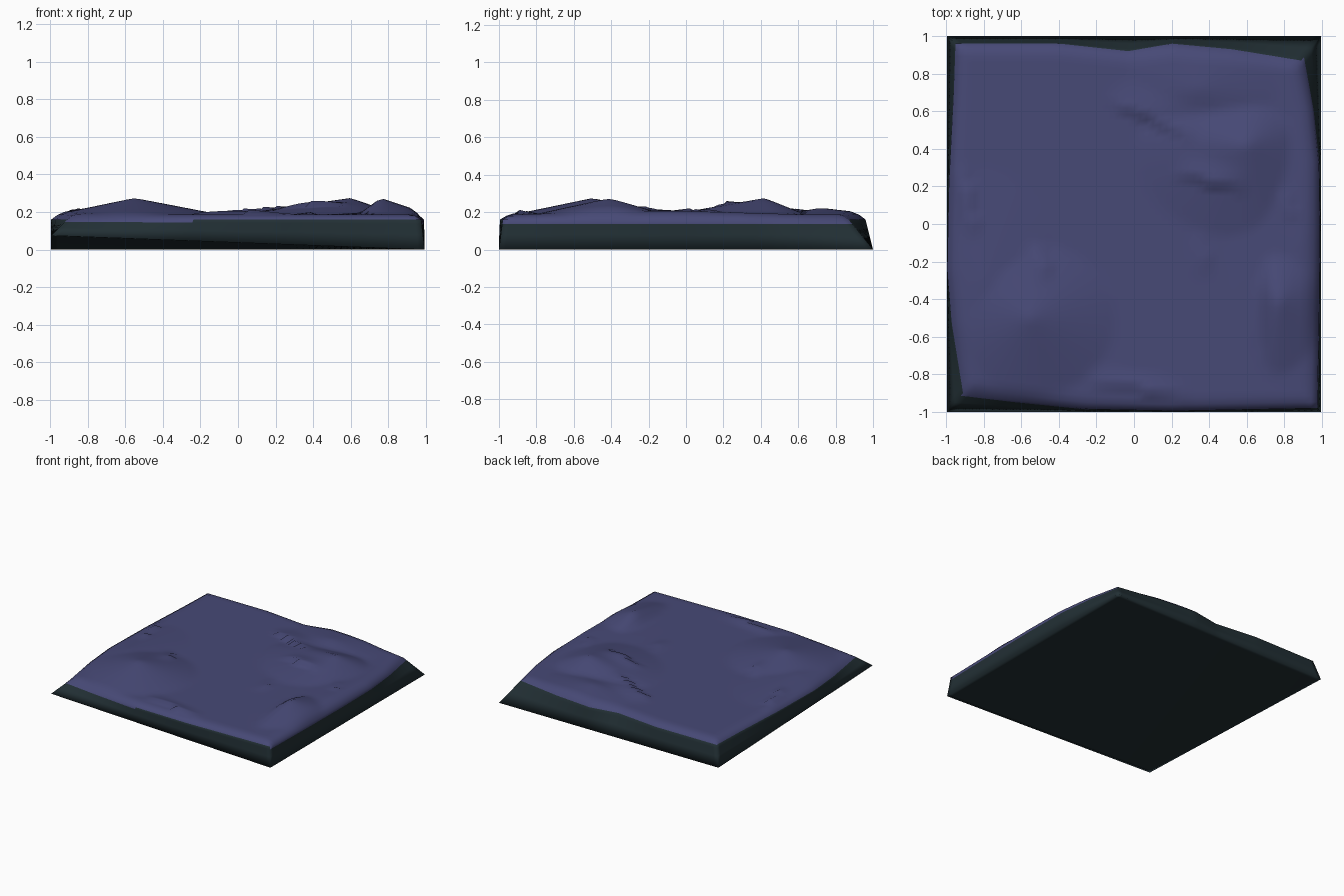
import bpy, bmesh, math

cube = bpy.data.objects.get("Cube")
if cube:
    bpy.data.objects.remove(cube)


def make_material(name, color):
    mat = bpy.data.materials.new(name)
    mat.use_nodes = True
    mat.diffuse_color = color
    bsdf = mat.node_tree.nodes["Principled BSDF"]
    bsdf.inputs["Base Color"].default_value = color
    bsdf.inputs["Roughness"].default_value = 0.9
    return mat


def lerp(a, b, t):
    return a + (b - a) * t


def curve(points, t):
    """Piecewise linear profile through (position, value) points."""
    for (t0, v0), (t1, v1) in zip(points, points[1:]):
        if t <= t1:
            return lerp(v0, v1, (t - t0) / (t1 - t0))
    return points[-1][1]


# Wavy outline of the upper surface, one profile per side
LEFT = [(-1, -0.91), (-0.6, -0.97), (-0.3, -0.995), (0.2, -0.985), (0.7, -0.96), (1, -0.95)]
RIGHT = [(-1, 0.975), (-0.5, 0.985), (0, 0.99), (0.4, 0.985), (0.7, 0.95), (1, 0.89)]
FRONT = [(-1, -0.9), (-0.7, -0.94), (-0.3, -0.985), (0.2, -0.995), (1, -0.98)]
BACK = [(-1, 0.96), (-0.4, 0.96), (0, 0.92), (0.25, 0.96), (0.6, 0.93), (1, 0.87)]

# Mounds: x, y, height, reach to -x, +x, -y, +y
MOUNDS = [
    (-0.55, -0.5, 0.087, 0.42, 0.45, 0.42, 0.4),
    (0.6, 0.42, 0.087, 0.6, 0.25, 0.5, 0.22),
    (0.76, -0.41, 0.087, 0.12, 0.26, 0.4, 0.3),
    (-0.8, -0.3, 0.035, 0.2, 0.4, 0.6, 0.6),
    (0.35, 0.72, 0.035, 0.4, 0.4, 0.2, 0.3),
    (0.88, -0.1, 0.022, 0.4, 0.2, 0.8, 0.7),
]

# Folds: start, end, height, width; the high side lies left of the direction
FOLDS = [
    ((-0.15, 0.65), (0.32, 0.45), 0.035, 0.15),
    ((0.2, 0.26), (0.6, 0.17), 0.03, 0.12),
    ((-0.27, -0.84), (0.3, -0.93), 0.025, 0.1),
    ((-0.83, -0.08), (-0.9, 0.32), 0.025, 0.08),
    ((-0.42, -0.3), (-0.52, -0.08), 0.02, 0.12),
    ((0.4, -0.28), (0.38, -0.04), 0.012, 0.1),
    ((0.85, 0.02), (0.84, 0.2), 0.02, 0.08),
]


def fold_height(x, y, start, end, height, width):
    dx, dy = end[0] - start[0], end[1] - start[1]
    length = math.hypot(dx, dy)
    px, py = x - start[0], y - start[1]
    along = (px * dx + py * dy) / length ** 2
    side = (dx * py - dy * px) / length
    if not (0 < along < 1 and 0 <= side < width):
        return 0
    return height * (1 - side / width) * math.sin(math.pi * along)


def ground_height(x, y):
    z = 0
    for cx, cy, h, left, right, front, back in MOUNDS:
        dx = (x - cx) / (left if x < cx else right)
        dy = (y - cy) / (front if y < cy else back)
        z = max(z, h * (1 - math.hypot(dx, dy)))
    z += sum(fold_height(x, y, *f) for f in FOLDS)
    return 0.188 + min(z, 0.087)


def top_point(u, v):
    """Uneven surface that drops to the rim."""
    x = lerp(curve(LEFT, v), curve(RIGHT, v), (u + 1) / 2)
    y = lerp(curve(FRONT, u), curve(BACK, u), (v + 1) / 2)
    edge = min(1, (1 - max(abs(u), abs(v))) / 0.06)
    return x, y, lerp(0.16, ground_height(x, y), edge ** 0.6)


def base_point(u, v):
    """Square underside with its front right corner lifted."""
    return u * 0.994, v, 0.075 * (1 - u) * (1 - v) / 4


N = 56
bm = bmesh.new()


def add_sheet(point, material, flip=False):
    grid = [[bm.verts.new(point(2 * i / N - 1, 2 * j / N - 1)) for i in range(N + 1)]
            for j in range(N + 1)]
    for j in range(N):
        for i in range(N):
            quad = [grid[j][i], grid[j][i + 1], grid[j + 1][i + 1], grid[j + 1][i]]
            bm.faces.new(quad[::-1] if flip else quad).material_index = material
    return ([grid[0][i] for i in range(N)] + [grid[j][N] for j in range(N)]
            + [grid[N][N - i] for i in range(N)] + [grid[N - j][0] for j in range(N)])


rim = add_sheet(top_point, 0)
base = add_sheet(base_point, 1, flip=True)

# Sides flaring out to the base; purple laps over the rim in places
rings = [rim]
for t in (0.14, 0.5):
    rings.append([bm.verts.new(a.co.lerp(b.co, t)) for a, b in zip(rim, base)])
rings.append(base)
for level, (upper, lower) in enumerate(zip(rings, rings[1:])):
    for k in range(len(rim)):
        m = (k + 1) % len(rim)
        face = bm.faces.new((lower[k], lower[m], upper[m], upper[k]))
        front_lap = k < N * 0.35
        right_lap = N <= k < N * 2
        face.material_index = 0 if level == 0 and (front_lap or right_lap) else 1

mesh = bpy.data.meshes.new("ground_slab")
bm.to_mesh(mesh)
bm.free()
mesh.materials.append(make_material("dusk_purple", (0.063, 0.067, 0.182, 1)))
mesh.materials.append(make_material("dark_slate", (0.016, 0.029, 0.035, 1)))
mesh.shade_smooth()
slab = bpy.data.objects.new("ground_slab", mesh)
bpy.context.collection.objects.link(slab)
